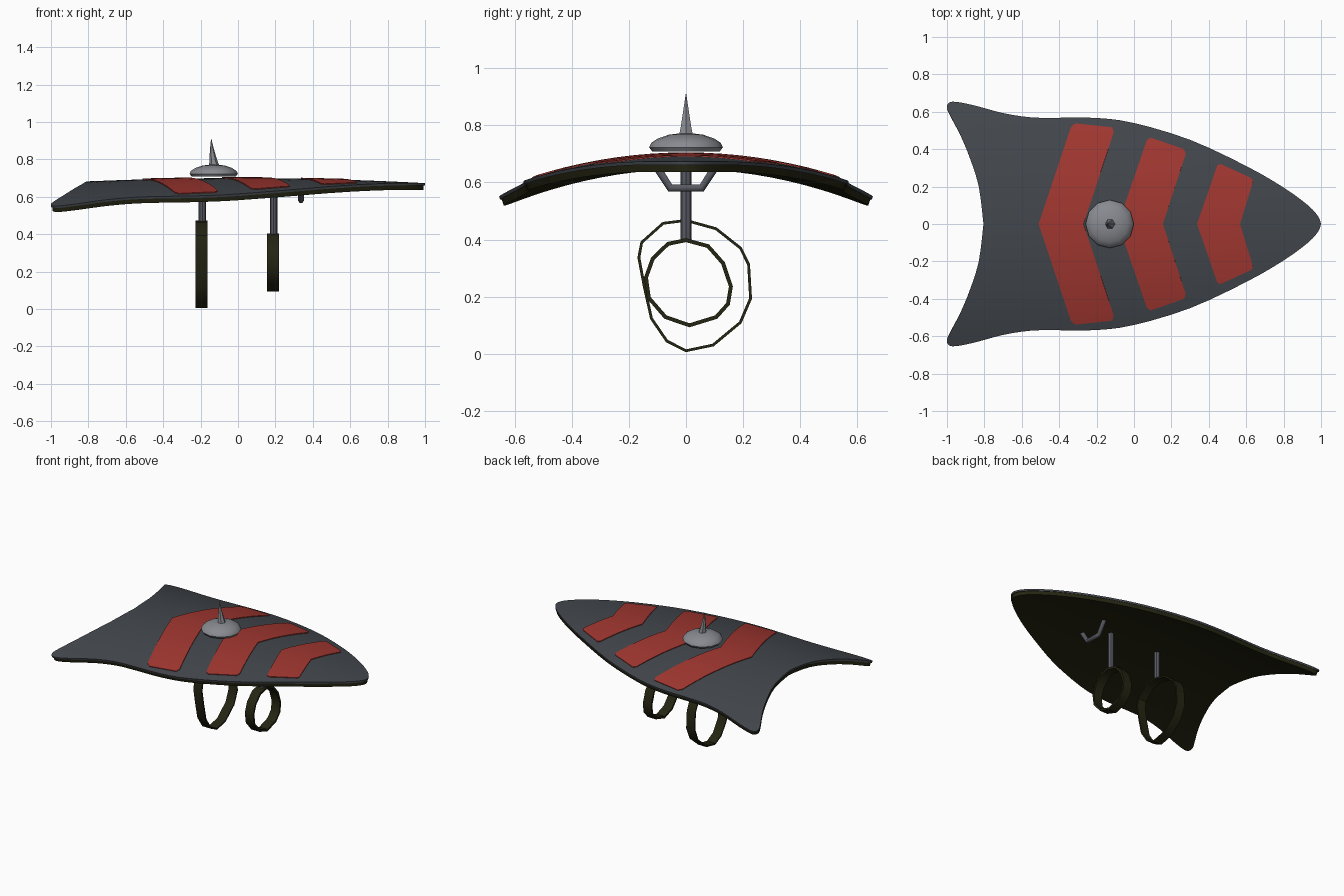
import bpy, bmesh, math
from mathutils import Vector

if "Cube" in bpy.data.objects:
    bpy.data.objects.remove(bpy.data.objects["Cube"])


def material(name, rgb):
    m = bpy.data.materials.new(name)
    m.diffuse_color = (*rgb, 1)
    m.use_nodes = True
    m.node_tree.nodes["Principled BSDF"].inputs["Base Color"].default_value = m.diffuse_color
    return m


SLATE = material("slate_paint", (0.055, 0.062, 0.072))
RED = material("red_paint", (0.36, 0.038, 0.03))
OLIVE = material("dark_leather", (0.018, 0.018, 0.006))
STEEL = material("light_steel", (0.25, 0.255, 0.28))
IRON = material("dark_iron", (0.10, 0.105, 0.125))


def finish(name, bm, mat, thickness=0, offset=-1, angle=35):
    me = bpy.data.meshes.new(name)
    bm.to_mesh(me)
    bm.free()
    ob = bpy.data.objects.new(name, me)
    bpy.context.collection.objects.link(ob)
    me.materials.append(mat)
    bpy.ops.object.select_all(action='DESELECT')
    ob.select_set(True)
    bpy.context.view_layer.objects.active = ob
    if thickness:
        mod = ob.modifiers.new("thickness", 'SOLIDIFY')
        mod.thickness, mod.offset = thickness, offset
        bpy.ops.object.modifier_apply(modifier=mod.name)
    bpy.ops.object.shade_smooth_by_angle(angle=math.radians(angle))
    return ob


def crown(x, y):
    """Height of the curved shield face."""
    return 0.70 - 0.027 * x * x - 0.29 * y * y


def sheet(name, outline, lift, thickness, mat):
    """Flat outline, sliced into a grid, bent onto the crown and thickened."""
    bm = bmesh.new()
    face = bm.faces.new([bm.verts.new((x, y, 0)) for x, y in outline])
    face.normal_update()
    if face.normal.z < 0:
        face.normal_flip()
    bmesh.ops.triangulate(bm, faces=bm.faces[:])
    for axis, step, count in ((1, 0.06, 10), (0, 0.2, 4)):
        for i in range(-count, count + 1):
            co, no = Vector(), Vector()
            co[axis], no[axis] = i * step, 1
            bmesh.ops.bisect_plane(bm, geom=bm.verts[:] + bm.edges[:] + bm.faces[:],
                                   plane_co=co, plane_no=no, dist=1e-5)
    for v in bm.verts:
        v.co.z = crown(v.co.x, v.co.y) + lift
    return finish(name, bm, mat, thickness)


def smooth_path(pts, n=3):
    """Catmull-Rom through the points."""
    out = []
    for i in range(len(pts) - 1):
        p = [Vector(pts[min(max(i + k, 0), len(pts) - 1)]) for k in (-1, 0, 1, 2)]
        for j in range(n):
            t = j / n
            q = 0.5 * (2 * p[1] + (p[2] - p[0]) * t + (2 * p[0] - 5 * p[1] + 4 * p[2] - p[3]) * t * t
                       + (3 * p[1] - p[0] - 3 * p[2] + p[3]) * t ** 3)
            out.append((q.x, q.y))
    return out + [tuple(pts[-1])]


def mirrored(half):
    """Close a half outline that starts and ends on y = 0."""
    return half + [(x, -y) for x, y in reversed(half[1:-1])]


# Shield face and leather backing
half = smooth_path([(1, 0), (0.985, 0.04), (0.93, 0.1), (0.8, 0.195), (0.6, 0.31), (0.3, 0.45),
                    (0, 0.54), (-0.2, 0.567), (-0.4, 0.568), (-0.55, 0.57), (-0.7, 0.593),
                    (-0.85, 0.633), (-0.95, 0.653), (-0.99, 0.648), (-1, 0.62), (-0.98, 0.575),
                    (-0.93, 0.48), (-0.88, 0.36), (-0.83, 0.2), (-0.805, 0)])
outline = mirrored(half)
sheet("shield_face", outline, 0, 0.012, SLATE)
sheet("shield_backing", [(x * 0.992, y * 0.988) for x, y in outline], -0.011, 0.026, OLIVE)

# Painted chevrons: rear apex, rear corner, front corner, front apex
for i, (a, b, c, d) in enumerate([
        (-0.51, (-0.33, 0.54), (-0.10, 0.515), -0.27),
        (-0.085, (0.075, 0.467), (0.283, 0.395), 0.155),
        (0.337, (0.45, 0.327), (0.64, 0.24), 0.567)]):
    B, C = Vector(b), Vector(c)
    A, D = Vector((a, 0)), Vector((d, 0))
    soft = [B.lerp(A, 0.04), B.lerp(C, 0.07), C.lerp(B, 0.07), C.lerp(D, 0.05)]
    chevron = mirrored([(a, 0)] + [tuple(p) for p in soft] + [(d, 0)])
    sheet(f"chevron_{i + 1}", chevron, 0.005, 0.007, RED)


def lathe(name, rings, sides, mat, angle=35):
    """Stack of (radius, x, z) rings, capped at both ends."""
    bm = bmesh.new()
    loops = [[bm.verts.new((x + r * math.cos(2 * math.pi * k / sides),
                            r * math.sin(2 * math.pi * k / sides), z)) for k in range(sides)]
             for r, x, z in rings]
    for lo, hi in zip(loops, loops[1:]):
        for k in range(sides):
            n = (k + 1) % sides
            bm.faces.new((lo[k], lo[n], hi[n], hi[k]))
    bm.faces.new(loops[0][::-1])
    bm.faces.new(loops[-1])
    return finish(name, bm, mat, angle=angle)


# Domed boss with a curved spike
BX = -0.13
lathe("boss", [(0.118, BX, 0.708), (0.129, BX, 0.723), (0.122, BX, 0.738), (0.098, BX, 0.754),
               (0.06, BX, 0.767), (0.02, BX, 0.772)], 12, STEEL, 45)
lathe("boss_spike", [(0.029, -0.126, 0.76), (0.022, -0.131, 0.79), (0.014, -0.137, 0.835),
                     (0.007, -0.141, 0.875), (0.001, -0.143, 0.91)], 6, STEEL)

# Posts that carry the straps
for name, x, z in (("rear_post", -0.19, 0.468), ("front_post", 0.19, 0.398)):
    lathe(name, [(0.02, x, z), (0.02, x, 0.675)], 8, IRON)


def strap(name, x, width, pts, thickness):
    """Closed band following (y, z) points."""
    bm = bmesh.new()
    pairs = [[bm.verts.new((x + s * width / 2, y, z)) for s in (-1, 1)] for y, z in pts]
    for p, q in zip(pairs, pairs[1:] + pairs[:1]):
        bm.faces.new((p[0], p[1], q[1], q[0]))
    return finish(name, bm, OLIVE, thickness, 0)


# Arm strap and hand strap
strap("arm_strap", -0.195, 0.064,
      [(0, 0.467), (-0.08, 0.457), (-0.155, 0.39), (-0.165, 0.337), (-0.146, 0.236),
       (-0.121, 0.124), (-0.067, 0.045), (0, 0.011), (0.095, 0.031), (0.19, 0.11),
       (0.226, 0.194), (0.219, 0.313), (0.191, 0.37), (0.105, 0.438)], 0.01)
strap("hand_strap", 0.188, 0.064,
      [(0, 0.398), (0.077, 0.377), (0.13, 0.317), (0.157, 0.236), (0.147, 0.175), (0.106, 0.129),
       (0.012, 0.1), (-0.072, 0.129), (-0.13, 0.196), (-0.14, 0.267), (-0.116, 0.334),
       (-0.063, 0.385)], 0.014)

# Bent grip bracket
curve = bpy.data.curves.new("grip", 'CURVE')
curve.dimensions = '3D'
curve.bevel_depth, curve.bevel_resolution, curve.use_fill_caps = 0.016, 1, True
path = [(-0.11, 0.665), (-0.055, 0.58), (0.055, 0.58), (0.11, 0.665)]
spline = curve.splines.new('POLY')
spline.points.add(len(path) - 1)
for p, (y, z) in zip(spline.points, path):
    p.co = (0.337, y, z, 1)
grip = bpy.data.objects.new("grip_bracket", curve)
bpy.context.collection.objects.link(grip)
curve.materials.append(IRON)
bpy.ops.object.select_all(action='DESELECT')
grip.select_set(True)
bpy.context.view_layer.objects.active = grip
bpy.ops.object.convert(target='MESH')
